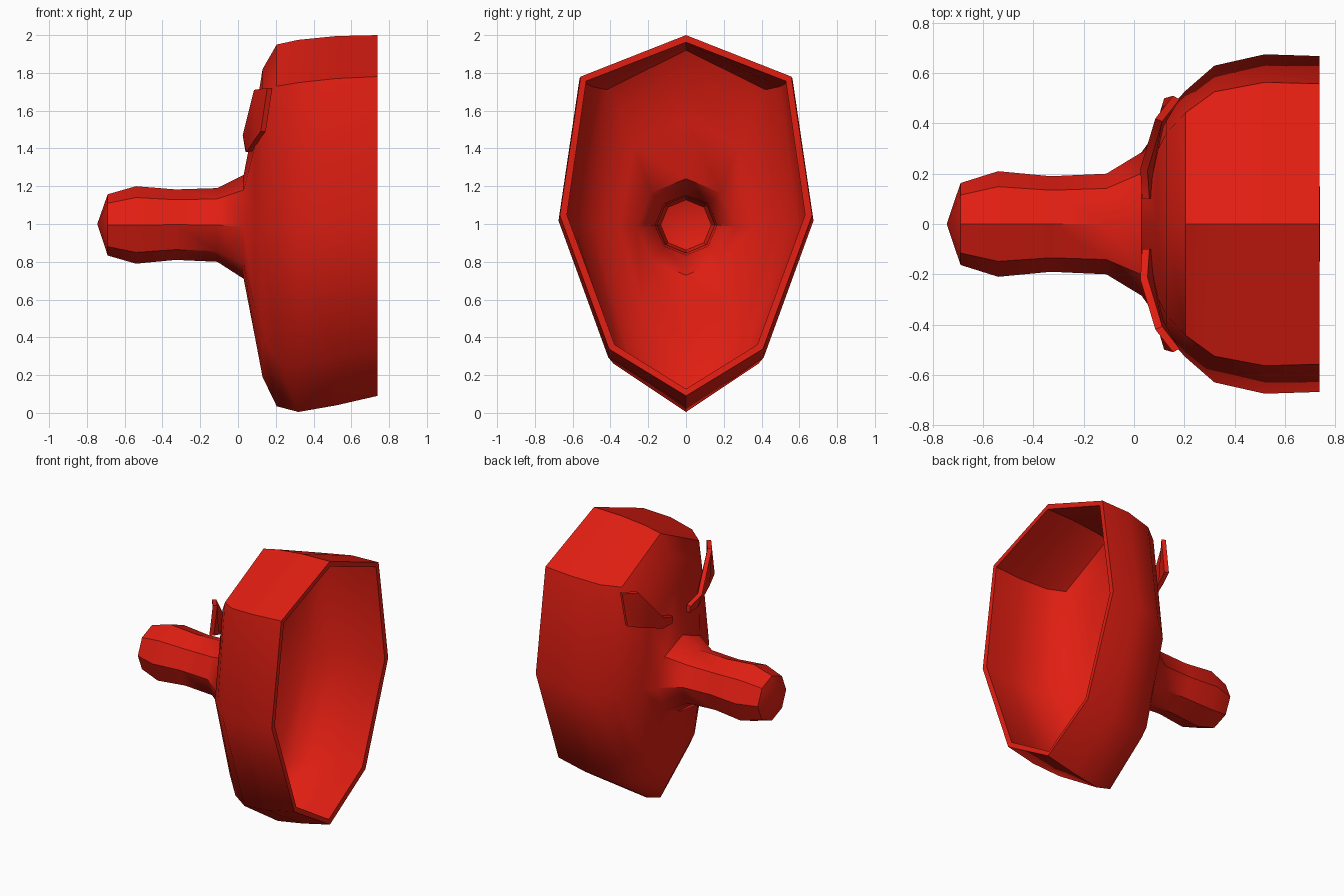
import bpy, bmesh

if "Cube" in bpy.data.objects:
    bpy.data.objects.remove(bpy.data.objects["Cube"])

red = bpy.data.materials.new("red")
red.diffuse_color = (0.75, 0.013, 0.006, 1)
red.use_nodes = True
red.node_tree.nodes["Principled BSDF"].inputs["Base Color"].default_value = red.diffuse_color


def finish(name, bm, thickness, angle):
    bmesh.ops.recalc_face_normals(bm, faces=bm.faces)
    me = bpy.data.meshes.new(name)
    bm.to_mesh(me)
    bm.free()
    ob = bpy.data.objects.new(name, me)
    bpy.context.collection.objects.link(ob)
    me.materials.append(red)
    mod = ob.modifiers.new("wall", 'SOLIDIFY')
    mod.thickness = thickness
    mod.offset = -1
    bpy.ops.object.select_all(action='DESELECT')
    bpy.context.view_layer.objects.active = ob
    ob.select_set(True)
    bpy.ops.object.modifier_apply(modifier="wall")
    bpy.ops.object.shade_smooth_by_angle(angle=angle)
    return ob


def section(x, top, bottom, w, t):
    # eight-sided ring, blending from egg-shaped cup (t=0) to round stem (t=1)
    mix = lambda a, b: a + (b - a) * t
    h = top - bottom
    half = [(0, 1), (mix(.835, .707), mix(.885, .854)), (1, .5),
            (mix(.61, .707), mix(.13, .146)), (0, 0)]
    loop = half + [(-y, z) for y, z in half[3:0:-1]]
    return [(x, y * w, bottom + z * h) for y, z in loop]


# hollow cup and stem: x, top z, bottom z, half width, roundness
rings = [
    (.738, 2.0, .09, .668, 0), (.52, 1.995, .04, .675, 0),
    (.32, 1.975, .005, .63, 0), (.205, 1.95, .035, .53, 0),
    (.13, 1.82, .19, .45, .2), (.09, 1.57, .40, .37, .5),
    (.03, 1.26, .71, .285, 1), (-.11, 1.19, .80, .20, 1),
    (-.33, 1.183, .81, .19, 1), (-.54, 1.20, .79, .21, 1),
    (-.69, 1.157, .833, .163, 1)]
bm = bmesh.new()
loops = [[bm.verts.new(p) for p in section(*r)] for r in rings]
for a, b in zip(loops, loops[1:]):
    for i in range(8):
        j = (i + 1) % 8
        bm.faces.new((a[i], a[j], b[j], b[i]))
tip = bm.verts.new((-.745, 0, 1))
for i in range(8):
    bm.faces.new((loops[-1][i], loops[-1][(i + 1) % 8], tip))
finish("cup_and_stem", bm, .038, .7)

# pair of raised flaps on the back wall
upper = [(.155, .51, 1.72), (.085, .42, 1.71), (.025, .22, 1.47), (.032, .10, 1.43)]
lower = [(.12, .50, 1.49), (.09, .40, 1.45), (.045, .20, 1.38), (.04, .10, 1.38)]
for side, name in ((1, "left_flap"), (-1, "right_flap")):
    bm = bmesh.new()
    u, l = [[bm.verts.new((x, y * side, z)) for x, y, z in row] for row in (upper, lower)]
    for i in range(3):
        quad = (u[i], u[i + 1], l[i + 1], l[i])
        f = bm.faces.new(quad)
    # face away from the cup so the thickness grows towards the wall
    bmesh.ops.recalc_face_normals(bm, faces=bm.faces)
    ob = finish(name, bm, .03, .5)
